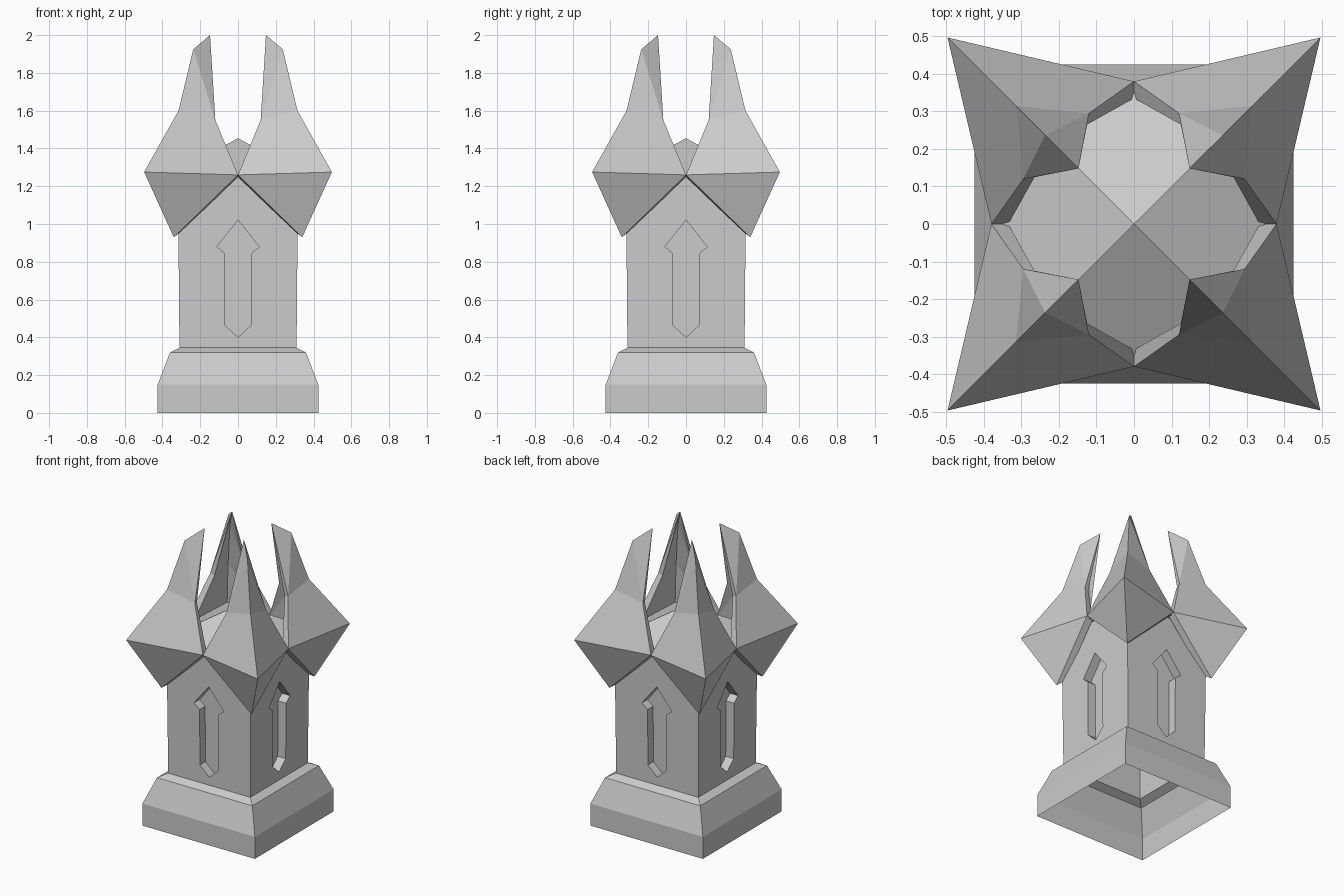
import bpy
import bmesh
from math import pi
from mathutils import Matrix, Vector

cube = bpy.data.objects.get("Cube")
if cube:
    bpy.data.objects.remove(cube, do_unlink=True)

stone = bpy.data.materials.new("grey_stone")
stone.use_nodes = True
colour = (0.6, 0.6, 0.6, 1)
stone.diffuse_color = colour
stone.node_tree.nodes["Principled BSDF"].inputs["Base Color"].default_value = colour


def build_four(name, polygons):
    """Repeat the polygons on all four sides and weld them into one object."""
    bm = bmesh.new()
    for side in range(4):
        turn = Matrix.Rotation(side * pi / 2, 3, 'Z')
        for poly in polygons:
            bm.faces.new([bm.verts.new(turn @ Vector(p)) for p in poly])
    bmesh.ops.remove_doubles(bm, verts=bm.verts, dist=0.0005)
    bmesh.ops.recalc_face_normals(bm, faces=bm.faces)
    mesh = bpy.data.meshes.new(name)
    bm.to_mesh(mesh)
    bm.free()
    mesh.materials.append(stone)
    obj = bpy.data.objects.new(name, mesh)
    bpy.context.collection.objects.link(obj)
    return obj


def slopes(profile):
    """Front faces of a square tower from (half width, height) pairs."""
    return [[(-a, -a, za), (a, -a, za), (b, -b, zb), (-b, -b, zb)]
            for (a, za), (b, zb) in zip(profile, profile[1:])]


# Hollow stepped plinth, open underneath
build_four("plinth", slopes([(0.425, 0), (0.425, 0.15), (0.36, 0.32), (0.31, 0.345)]))

# Tower walls with a recessed arrow-shaped niche on each side
LOW, HIGH = 0.345, 1.25


def half_width(z):
    return 0.31 + 0.008 * (z - LOW) / (HIGH - LOW)


def on_wall(x, z, depth=0):
    return (x, depth - half_width(z), z)


arrow = [(0, 1.02), (0.112, 0.88), (0.07, 0.845), (0.07, 0.465), (0, 0.4)]
walls = []
for s in (-1, 1):
    outline = [(0, LOW), (half_width(LOW), LOW), (half_width(HIGH), HIGH), (0, HIGH)]
    walls.append([on_wall(s * x, z) for x, z in outline + arrow])
    for (xa, za), (xb, zb) in zip(arrow, arrow[1:]):
        walls.append([on_wall(s * xa, za), on_wall(s * xb, zb),
                      on_wall(s * xb, zb, 0.06), on_wall(s * xa, za, 0.06)])
    walls.append([on_wall(s * x, z, 0.06) for x, z in arrow])
build_four("tower_walls", walls)

# Low pyramid roof inside the crown
roof = slopes([(half_width(HIGH), HIGH), (0.36, HIGH)])
roof.append([(-0.36, -0.36, HIGH), (0.36, -0.36, HIGH), (0, 0, 1.455)])
build_four("roof", roof)


# Crown of four curved corner prongs, each mirrored across its diagonal
def diagonal(d, z):
    return (d, d, z)


corner, bottom = diagonal(0.497, 1.275), diagonal(0.34, 0.93)
bend, shoulder, tip = diagonal(0.315, 1.6), diagonal(0.237, 1.925), diagonal(0.148, 2.0)
bottom_in, bend_in, shoulder_in = diagonal(0.3, 0.96), diagonal(0.25, 1.58), diagonal(0.2, 1.88)
valley, notch = (0, 0.38, 1.26), (0.12, 0.295, 1.55)
valley_in, notch_in = (0, 0.335, 1.25), (0.125, 0.265, 1.54)
half_prong = [
    [corner, valley, bottom],
    [corner, bend, notch, valley],
    [bend, shoulder, notch],
    [shoulder, tip, notch],
    [tip, notch, notch_in],
    [notch, valley, valley_in, notch_in],
    [valley, bottom, bottom_in, valley_in],
    [tip, notch_in, shoulder_in],
    [shoulder_in, notch_in, bend_in],
    [bend_in, notch_in, valley_in],
    [bend_in, valley_in, bottom_in],
]
mirrored = [[(y, x, z) for x, y, z in poly] for poly in half_prong]
build_four("crown_prongs", half_prong + mirrored)
